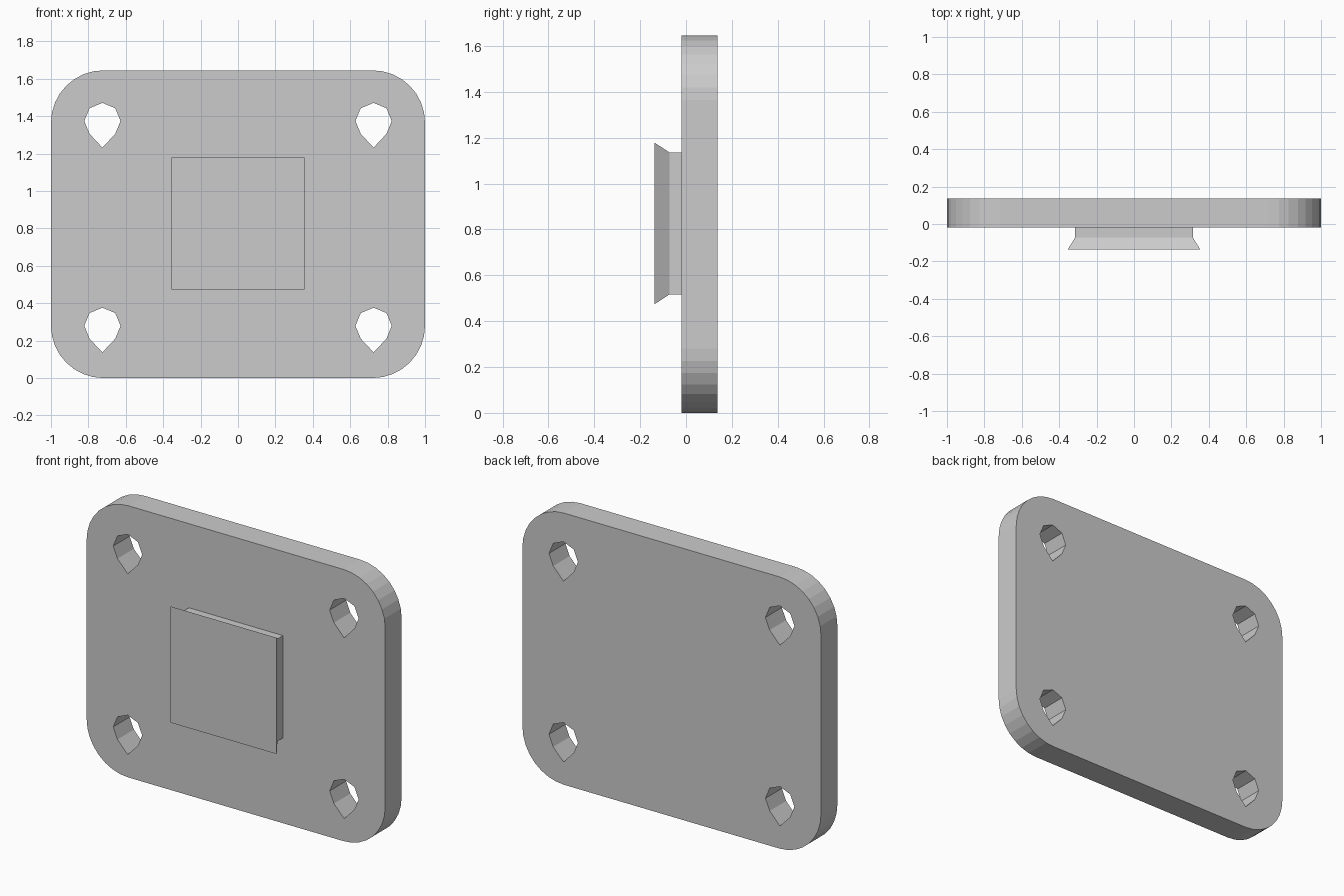
import bpy, bmesh
from math import sin, cos, radians

if "Cube" in bpy.data.objects:
    bpy.data.objects.remove(bpy.data.objects["Cube"])

FRONT, FACE, BACK = -0.137, -0.02, 0.137
HEIGHT, RADIUS = 1.645, 0.28


def arc(cx, cz, r, start, end, steps):
    angles = [radians(start + (end - start) * i / steps) for i in range(steps + 1)]
    return [(cx + r * cos(a), cz + r * sin(a)) for a in angles]


def finish(name, bm):
    bmesh.ops.recalc_face_normals(bm, faces=bm.faces[:])
    mesh = bpy.data.meshes.new(name)
    bm.to_mesh(mesh)
    bm.free()
    obj = bpy.data.objects.new(name, mesh)
    bpy.context.collection.objects.link(obj)
    return obj


# Rounded plate outline, plus four teardrop holes pointing down
outline = []
for i, (sx, top) in enumerate([(1, 1), (-1, 1), (-1, 0), (1, 0)]):
    cz = HEIGHT - RADIUS if top else RADIUS
    outline += arc(sx * (1 - RADIUS), cz, RADIUS, 90 * i, 90 * i + 90, 8)
loops = [outline]
for x in (-0.725, 0.725):
    for z in (0.279, 1.374):
        loops.append(arc(x, z, 0.097, -45, 225, 6) + [(x, z - 0.142)])

# Mounting plate: fill between the loops, then give it thickness
bm = bmesh.new()
for loop in loops:
    verts = [bm.verts.new((x, FACE, z)) for x, z in loop]
    for a, b in zip(verts, verts[1:] + verts[:1]):
        bm.edges.new((a, b))
bmesh.ops.triangle_fill(bm, use_beauty=True, edges=bm.edges[:], normal=(0, -1, 0))
result = bmesh.ops.extrude_face_region(bm, geom=bm.faces[:])
moved = [g for g in result["geom"] if isinstance(g, bmesh.types.BMVert)]
bmesh.ops.translate(bm, verts=moved, vec=(0, BACK - FACE, 0))
finish("mounting_plate", bm)

# Square flared boss: straight neck sunk into the plate, then a widening head
bm = bmesh.new()
rings = []
for y, hx, hz in [(FACE + 0.02, 0.315, 0.31), (-0.073, 0.315, 0.31), (FRONT, 0.355, 0.352)]:
    rings.append([bm.verts.new((sx * hx, y, 0.826 + sz * hz))
                  for sx, sz in [(-1, -1), (1, -1), (1, 1), (-1, 1)]])
for lower, upper in zip(rings, rings[1:]):
    for i in range(4):
        j = (i + 1) % 4
        bm.faces.new((lower[i], lower[j], upper[j], upper[i]))
bm.faces.new(rings[0])
bm.faces.new(rings[-1])
finish("flared_boss", bm)
